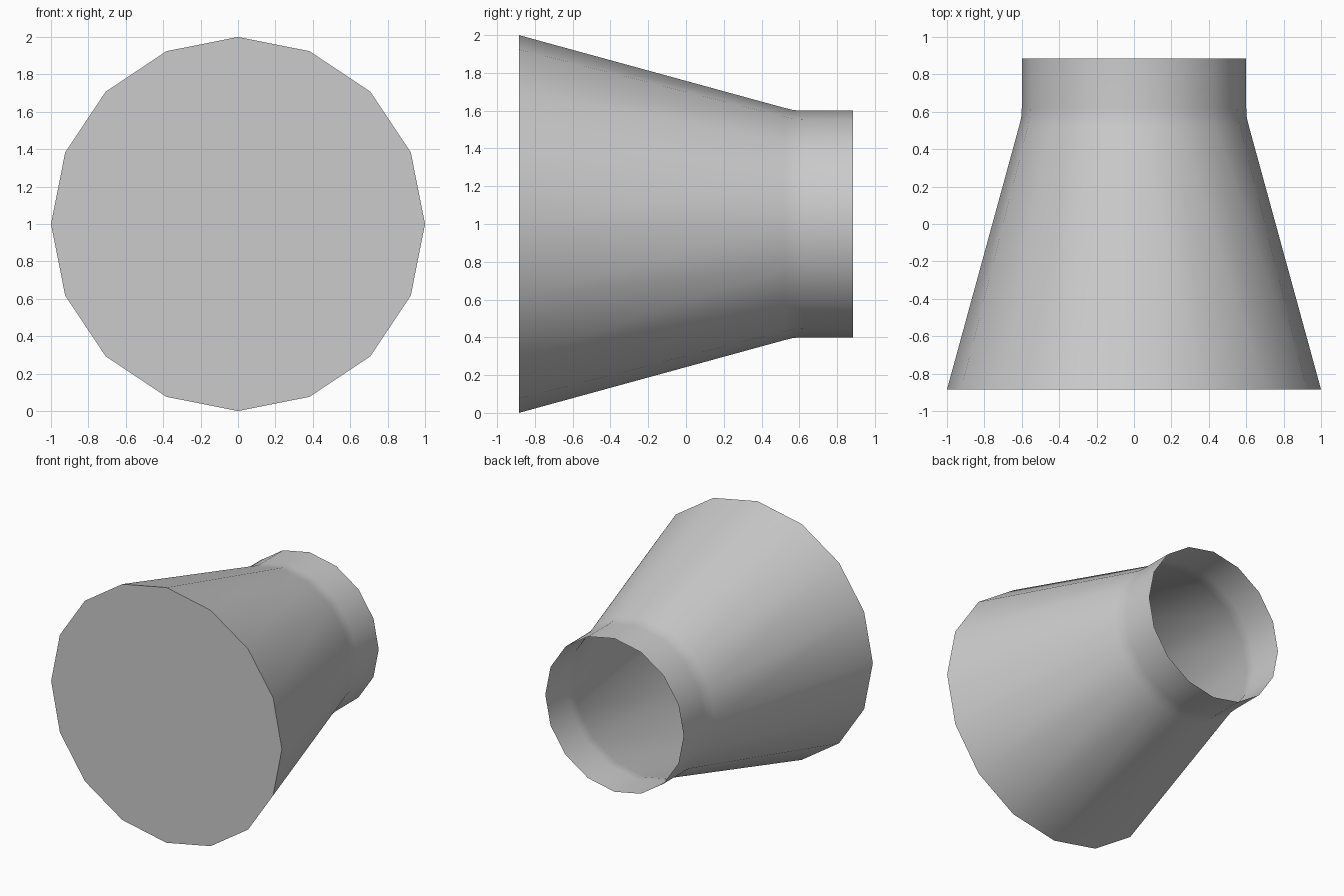
import bpy
import bmesh
from math import cos, sin, tau, radians

cube = bpy.data.objects.get("Cube")
if cube:
    bpy.data.objects.remove(cube)

SIDES = 16
# Radius and depth, from the wide closed front to the open neck
PROFILE = [(1.0, -0.885), (0.615, 0.52), (0.603, 0.57), (0.6, 0.62), (0.6, 0.885)]

grey = bpy.data.materials.new("light_grey")
grey.use_nodes = True
colour = (0.6, 0.6, 0.6, 1)
grey.diffuse_color = colour
grey.node_tree.nodes["Principled BSDF"].inputs["Base Color"].default_value = colour

bm = bmesh.new()
rings = [
    [bm.verts.new((r * cos(tau * i / SIDES), y, 1 + r * sin(tau * i / SIDES)))
     for i in range(SIDES)]
    for r, y in PROFILE
]

# Tapered wall and straight neck
for a, b in zip(rings, rings[1:]):
    for i in range(SIDES):
        j = (i + 1) % SIDES
        bm.faces.new((a[i], b[i], b[j], a[j]))

# Flat front cap; the back stays open
bm.faces.new(rings[0])
bm.normal_update()

mesh = bpy.data.meshes.new("tapered_nozzle")
bm.to_mesh(mesh)
bm.free()
mesh.materials.append(grey)
nozzle = bpy.data.objects.new("tapered_nozzle", mesh)
bpy.context.collection.objects.link(nozzle)

# Smooth wall with a crisp rim at the cap
bpy.ops.object.select_all(action="DESELECT")
nozzle.select_set(True)
bpy.context.view_layer.objects.active = nozzle
bpy.ops.object.shade_smooth_by_angle(angle=radians(40))
